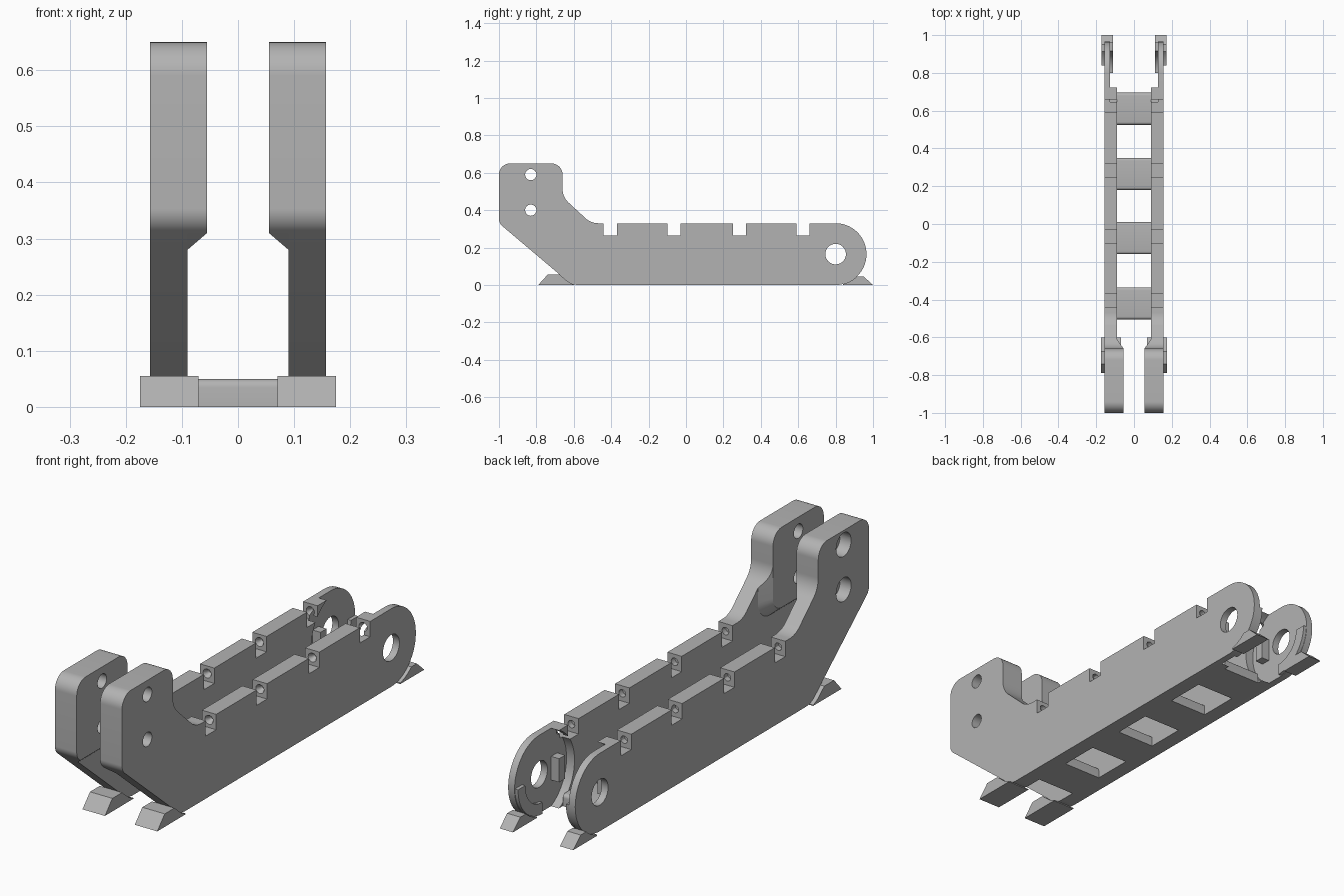
import bpy, bmesh, math
from mathutils import Vector

cube = bpy.data.objects.get("Cube")
if cube:
    bpy.data.objects.remove(cube, do_unlink=True)

grey = bpy.data.materials.new("plain_grey")
grey.use_nodes = True
COLOUR = (0.45, 0.45, 0.45, 1)
grey.diffuse_color = COLOUR
grey.node_tree.nodes["Principled BSDF"].inputs["Base Color"].default_value = COLOUR


def rounded(corners, steps=8):
    """Outline in (y, z); each corner is (y, z, radius)."""
    out = []
    n = len(corners)
    for i, (y, z, r) in enumerate(corners):
        p = Vector((y, z))
        if r == 0:
            out.append(p)
            continue
        a = (Vector(corners[i - 1][:2]) - p).normalized()
        b = (Vector(corners[(i + 1) % n][:2]) - p).normalized()
        half = a.angle(b) / 2
        centre = p + (a + b).normalized() * (r / math.sin(half))
        start = p + a * (r / math.tan(half)) - centre
        end = p + b * (r / math.tan(half)) - centre
        sweep = start.angle_signed(end)
        for k in range(steps + 1):
            t = -sweep * k / steps
            c, s = math.cos(t), math.sin(t)
            out.append(centre + Vector((start.x * c - start.y * s,
                                        start.x * s + start.y * c)))
    clean = []
    for p in out:
        if not clean or (p - clean[-1]).length > 0.0005:
            clean.append(p)
    if (clean[0] - clean[-1]).length < 0.0005:
        clean.pop()
    return clean


def circle(y, z, r, n=32, start=0.0):
    return [Vector((y + r * math.cos(start + math.tau * k / n),
                    z + r * math.sin(start + math.tau * k / n))) for k in range(n)]


def box(y0, y1, z0, z1):
    return rounded([(y0, z0, 0), (y1, z0, 0), (y1, z1, 0), (y0, z1, 0)])


def loft(name, x0, first, x1, last, bevel=0, axis="x"):
    """Solid between two outlines; the bevel goes on the second end."""
    bm = bmesh.new()
    place = (lambda w, p: (w, p.x, p.y)) if axis == "x" else (lambda w, p: (p.x, w, p.y))
    lo = [bm.verts.new(place(x0, p)) for p in first]
    hi = [bm.verts.new(place(x1, p)) for p in last]
    n = len(lo)
    bm.faces.new(lo)
    cap = bm.faces.new(hi)
    for i in range(n):
        j = (i + 1) % n
        bm.faces.new((lo[i], lo[j], hi[j], hi[i]))
    if bevel:
        bmesh.ops.bevel(bm, geom=list(cap.edges), offset=bevel, segments=2,
                        profile=0.5, affect="EDGES")
    bmesh.ops.recalc_face_normals(bm, faces=bm.faces)
    mesh = bpy.data.meshes.new(name)
    bm.to_mesh(mesh)
    bm.free()
    mesh.materials.append(grey)
    obj = bpy.data.objects.new(name, mesh)
    bpy.context.collection.objects.link(obj)
    return obj


def prism(name, x0, x1, outline, bevel=0, axis="x"):
    return loft(name, x0, outline, x1, outline, bevel, axis)


def combine(obj, tools, operation="DIFFERENCE"):
    """Apply booleans one by one and discard the cutters."""
    for tool in tools:
        tool.hide_render = True
        mod = obj.modifiers.new("cut", "BOOLEAN")
        mod.operation = operation
        mod.solver = "EXACT"
        mod.object = tool
        bpy.context.view_layer.update()
        graph = bpy.context.evaluated_depsgraph_get()
        mesh = bpy.data.meshes.new_from_object(obj.evaluated_get(graph))
        obj.modifiers.clear()
        obj.data = mesh
        bpy.data.objects.remove(tool, do_unlink=True)


END_Y, END_Z = 0.80, 0.165
INNER, OUTER, HEAD_INNER = 0.09, 0.157, 0.055
side_profile = rounded([
    (-1, 0.33, 0.05), (-1, 0.65, 0.06), (-0.66, 0.65, 0.06), (-0.66, 0.47, 0.1),
    (-0.508, 0.33, 0.1), (0.965, 0.33, 0.1649), (0.965, 0, 0.1649), (-0.61, 0, 0.1)], 14)


def bore_holes(side):
    """Two bolt holes in the head, counterbored on the right side only."""
    tools = []
    for z in (0.40, 0.59):
        tools.append(prism("bore", side * 0.03, side * 0.2, circle(-0.83, z, 0.03)))
        if side < 0:
            tools.append(prism("counterbore", -0.105, -0.2, circle(-0.83, z, 0.05)))
    return tools


for side, label in ((1, "left"), (-1, "right")):
    # side plate with rounded outer rim
    plate = prism(label + "_side_plate", side * INNER, side * OUTER, side_profile, 0.008)
    tools = bore_holes(side)
    tools.append(prism("pivot_hole", side * 0.05, side * 0.2, circle(END_Y, END_Z, 0.055)))
    # thinned inner face around the pivot
    tools.append(prism("pivot_recess", side * 0.05, side * 0.127, circle(END_Y, END_Z, 0.183, 64)))
    # top notches, each with a countersunk screw hole
    for y in (-0.405, -0.065, 0.285, 0.625):
        tools.append(prism("notch", side * 0.05, side * 0.2,
                           box(y - 0.035, y + 0.035, 0.265, 0.4)))
        x = side * (INNER + OUTER) / 2
        tools.append(loft("countersink", y + 0.03, circle(x, 0.298, 0.022, 12),
                          y + 0.06, circle(x, 0.298, 0.006, 12), axis="y"))
        tools.append(prism("screw_hole", y - 0.06, y - 0.03,
                           circle(x, 0.298, 0.016, 12), axis="y"))
    combine(plate, tools)

    # thick head block flaring into the plate
    head = loft(label + "_head_block",
                side * HEAD_INNER, rounded([(-1.1, 0.31, 0), (-0.66, 0.31, 0.06),
                                            (-0.66, 0.75, 0), (-1.1, 0.75, 0)]),
                side * INNER, rounded([(-1.1, 0.28, 0), (-0.61, 0.28, 0.08),
                                       (-0.61, 0.75, 0), (-1.1, 0.75, 0)]))
    combine(head, [prism("head_limit", side * 0.04, side * 0.12, side_profile)], "INTERSECT")
    combine(head, bore_holes(side))

    # curved lip and stop block beside the pivot
    arc = [-math.pi / 2 * k / 12 for k in range(13)]
    ring = [Vector((END_Y + r * math.cos(a), END_Z + r * math.sin(a)))
            for r, angles in ((0.163, arc), (0.115, arc[::-1])) for a in angles]
    prism(label + "_pivot_lip", side * 0.112, side * 0.128, ring)
    prism(label + "_stop_block", side * INNER, side * 0.13, box(0.68, 0.72, 0.11, 0.21))

    # feet shaped to the plate outline
    front_foot = prism(label + "_front_foot", side * 0.07, side * 0.175, rounded(
        [(-0.79, 0, 0), (-0.74, 0.055, 0), (-0.6, 0.055, 0), (-0.6, 0, 0)]))
    rear_foot = prism(label + "_rear_foot", side * 0.11, side * 0.172, rounded(
        [(1, 0, 0), (0.95, 0.045, 0), (0.84, 0.045, 0), (0.84, 0, 0)]))
    for foot in (front_foot, rear_foot):
        combine(foot, [prism("foot_clearance", side * 0.02, side * 0.25, side_profile)])

# floor panels joining the plates
for i, y in enumerate((-0.42, -0.075, 0.265, 0.61)):
    prism("floor_panel_%d" % (i + 1), -INNER, INNER, rounded(
        [(y - 0.085, 0, 0), (y + 0.085, 0, 0),
         (y + 0.085, 0.05, 0.015), (y - 0.085, 0.05, 0.015)], 5))

# smooth curved faces, keep edges sharp
bpy.ops.object.select_all(action="DESELECT")
for obj in bpy.context.collection.objects:
    if obj.type == "MESH" and obj.data.materials and obj.data.materials[0] == grey:
        obj.select_set(True)
        bpy.context.view_layer.objects.active = obj
bpy.ops.object.shade_smooth_by_angle(angle=math.radians(30))
